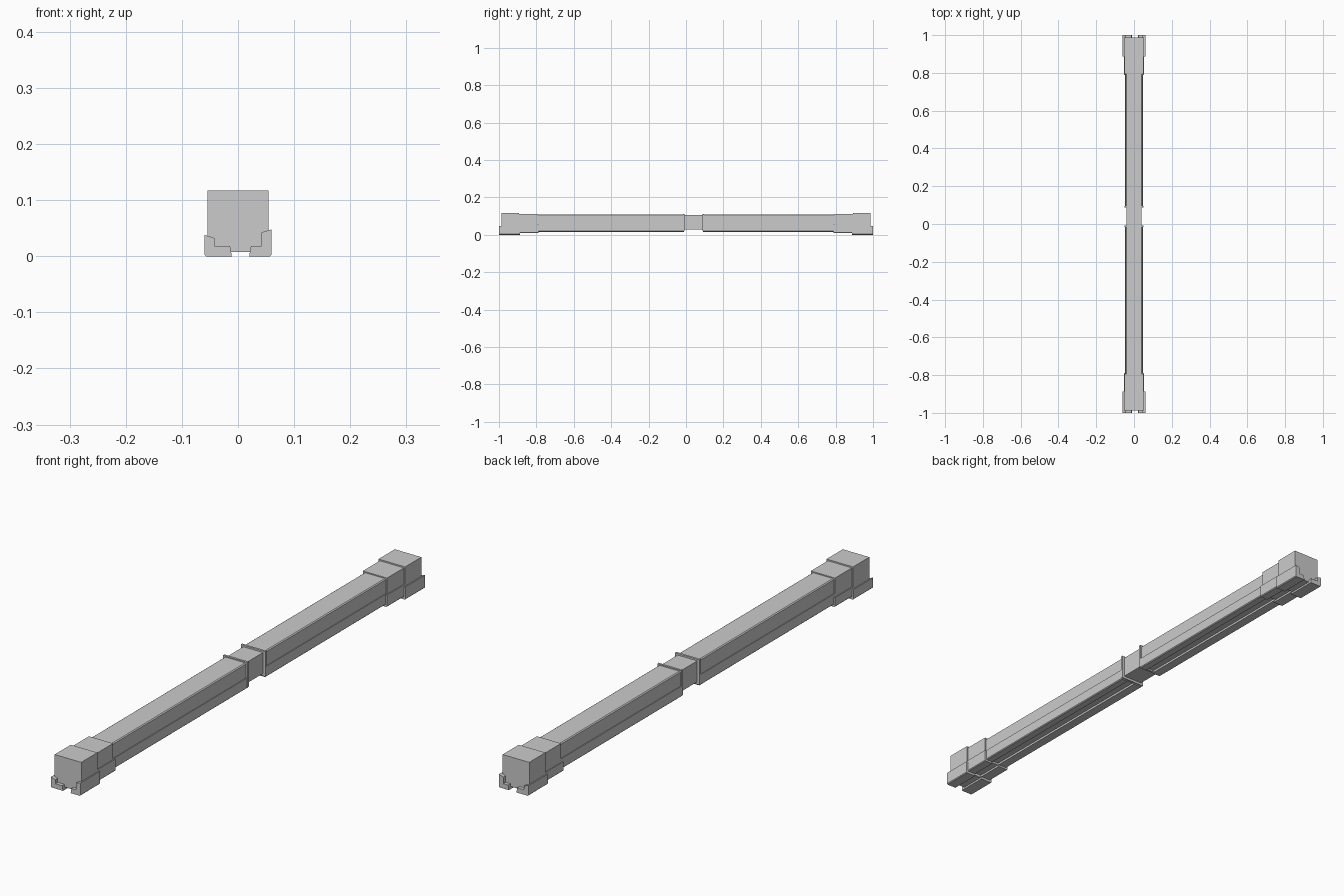
import bpy

if "Cube" in bpy.data.objects:
    bpy.data.objects.remove(bpy.data.objects["Cube"])


def prism(name, profile, y0, y1):
    """Extrude a closed x-z profile along y."""
    n = len(profile)
    verts = [(x, y, z) for y in (y0, y1) for x, z in profile]
    faces = [list(range(n)), list(range(2 * n - 1, n - 1, -1))]
    faces += [[i, i + n, (i + 1) % n + n, (i + 1) % n] for i in range(n)]
    mesh = bpy.data.meshes.new(name)
    mesh.from_pydata(verts, [], faces)
    obj = bpy.data.objects.new(name, mesh)
    bpy.context.collection.objects.link(obj)
    # consistent outward normals
    import bmesh
    bm = bmesh.new()
    bm.from_mesh(mesh)
    bmesh.ops.recalc_face_normals(bm, faces=bm.faces)
    bm.to_mesh(mesh)
    bm.free()
    return obj


def rect(w, z0, z1):
    return [(-w, z0), (w, z0), (w, z1), (-w, z1)]


def angle(side, inner, outer, z0, top, t):
    """L-shaped edge trim with a small bevel on its outside corner."""
    c = 0.003
    pts = [(inner, z0), (outer - c, z0), (outer, z0 + c), (outer, top),
           (outer - t, top - t * 0.3), (outer - t, z0 + t), (inner + 0.003, z0 + t)]
    return [(side * x, z) for x, z in pts]


# Narrow core showing between the two beam halves
prism("centre_core", rect(0.04, 0.029, 0.106), -0.03, 0.105)

beam = [(-0.044, 0.026), (0.044, 0.026), (0.044, 0.105), (0.040, 0.108),
        (-0.040, 0.108), (-0.044, 0.105)]

for end, label, inner_y in ((-1, "front", -0.012), (1, "back", 0.092)):
    # Beam half, stepped sleeve and end block
    prism(label + "_beam", beam, inner_y, end * 0.82)
    prism(label + "_sleeve", rect(0.049, 0.018, 0.112), end * 0.795, end * 0.90)
    prism(label + "_end_block", rect(0.054, 0.008, 0.117), end * 0.893, end * 0.987)
    # Thin collar closing the beam at the centre gap
    prism(label + "_collar", rect(0.0495, 0.02, 0.112),
          inner_y - 0.004, inner_y + 0.004)
    # Edge trims on both lower corners, stepping outward to the end
    for side, name in ((-1, "left"), (1, "right")):
        inner = 0.011 if side < 0 else 0.02
        top = 0.038 if side < 0 else 0.048
        prism(f"{label}_{name}_beam_trim",
              angle(side, inner, 0.0485, 0.016, 0.055, 0.012), inner_y, end * 0.80)
        prism(f"{label}_{name}_sleeve_trim",
              angle(side, inner, 0.054, 0.009, top + 0.006, 0.014), end * 0.788, end * 0.90)
        prism(f"{label}_{name}_end_trim",
              angle(side, inner, 0.060, 0.0, top, 0.018), end * 0.887, end * 1.0)
